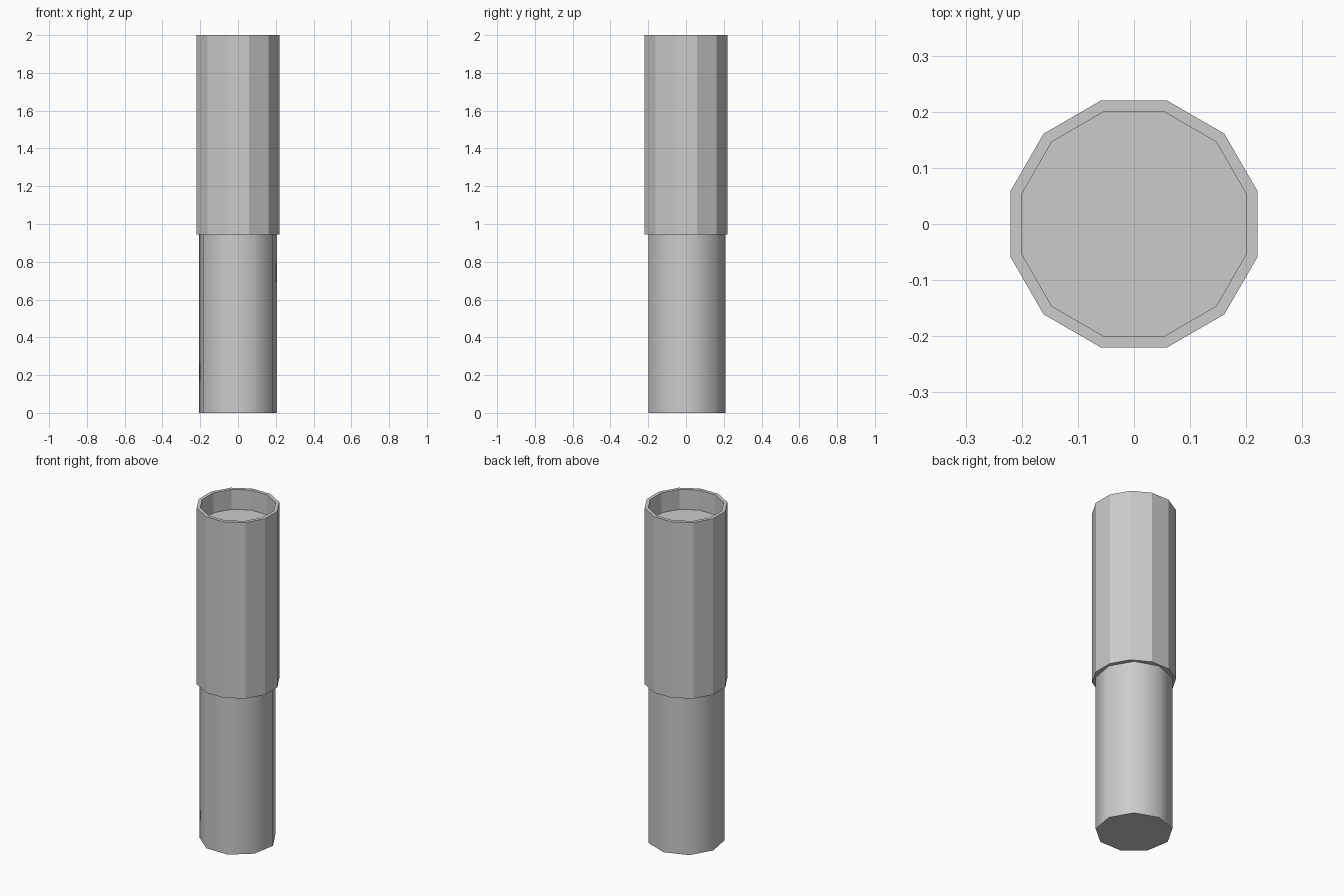
import bpy, bmesh
from math import cos, sin, pi, radians

if "Cube" in bpy.data.objects:
    bpy.data.objects.remove(bpy.data.objects["Cube"])


def loft(name, sides, start, profile):
    """Closed prism from (radius, z) rings, capped at both ends."""
    bm = bmesh.new()
    rings = []
    for r, z in profile:
        angles = [start + 2 * pi * i / sides for i in range(sides)]
        rings.append([bm.verts.new((r * cos(a), r * sin(a), z)) for a in angles])
    for lo, hi in zip(rings, rings[1:]):
        for i in range(sides):
            j = (i + 1) % sides
            bm.faces.new((lo[i], lo[j], hi[j], hi[i]))
    bm.faces.new(rings[0][::-1])
    bm.faces.new(rings[-1])
    mesh = bpy.data.meshes.new(name)
    bm.to_mesh(mesh)
    bm.free()
    obj = bpy.data.objects.new(name, mesh)
    bpy.context.collection.objects.link(obj)
    return obj


# Nine-sided lower shaft, smooth around the sides with sharp ends
shaft = loft("lower_shaft", 9, radians(90), [(0.21, 0), (0.21, 0.96)])
bpy.context.view_layer.objects.active = shaft
shaft.select_set(True)
bpy.ops.object.shade_smooth_by_angle(angle=radians(60))

# Twelve-sided faceted sleeve with a shallow recess in the top
k = 1 / cos(pi / 12)
loft("upper_sleeve", 12, radians(15),
     [(0.22 * k, 0.945), (0.22 * k, 2.0), (0.20 * k, 2.0), (0.20 * k, 1.88)])
